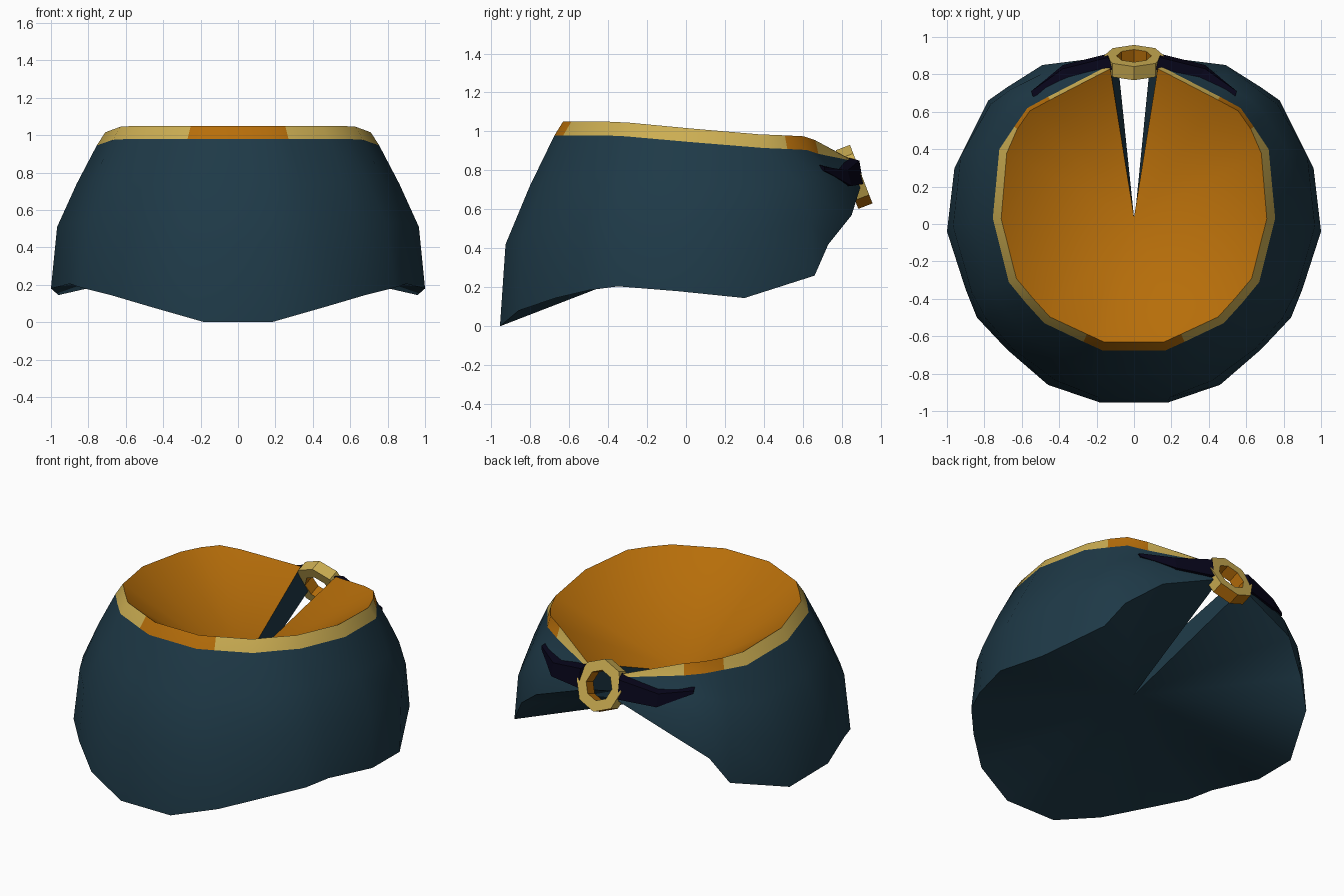
import bpy
import bmesh
import math
from mathutils import Vector

cube = bpy.data.objects.get("Cube")
if cube:
    bpy.data.objects.remove(cube, do_unlink=True)


def make_material(name, red, green, blue):
    material = bpy.data.materials.new(name)
    material.use_nodes = True
    colour = (red, green, blue, 1)
    material.diffuse_color = colour
    shader = next(n for n in material.node_tree.nodes if n.type == 'BSDF_PRINCIPLED')
    shader.inputs["Base Color"].default_value = colour
    return material


teal = make_material("teal cloth", .013, .041, .063)
yellow = make_material("pale gold trim", .6, .42, .085)
orange = make_material("orange lining", .47, .155, .003)
navy = make_material("dark navy cloth", .002, .0015, .01)


def finish(bm, name, materials, smooth=None):
    """Turn a bmesh into a linked object with materials and shading."""
    bmesh.ops.recalc_face_normals(bm, faces=bm.faces[:])
    mesh = bpy.data.meshes.new(name)
    bm.to_mesh(mesh)
    bm.free()
    for material in materials:
        mesh.materials.append(material)
    obj = bpy.data.objects.new(name, mesh)
    bpy.context.collection.objects.link(obj)
    if smooth:
        bpy.ops.object.select_all(action='DESELECT')
        obj.select_set(True)
        bpy.context.view_layer.objects.active = obj
        bpy.ops.object.shade_smooth_by_angle(angle=math.radians(smooth))
    return obj


# Half outlines of the collar, from front centre round to the back slit
neck_line = [(.17, -.675, .98), (.27, -.63, .98), (.48, -.53, .98),
             (.58, -.42, .98), (.67, -.31, .975), (.755, .03, .945),
             (.72, .4, .915), (.64, .52, .91), (.57, .62, .905),
             (.46, .68, .885), (.13, .85, .85)]
hem_line = [(.18, -.955, 0), (.46, -.86, .08), (.68, -.67, .145),
            (.84, -.5, .185), (.9, -.35, .205), (1, -.04, .18),
            (.96, .3, .145), (.78, .66, .26), (.68, .73, .42),
            (.49, .85, .57), (.09, .9, .73)]


def collar_column(neck, hem, at_slit):
    """Points of one column: lip, neck, two bulged points, hem."""
    neck, hem = Vector(neck), Vector(hem)
    outward = Vector((neck.x, neck.y, 0)).normalized()
    lip = neck - outward * (.02 if neck.y > .5 else .045)
    lip.z += .015 if at_slit else .07
    height = neck.z - hem.z
    spread = Vector((hem.x, hem.y, 0)).normalized()
    upper = neck.lerp(hem, .27) + spread * height * .055
    lower = neck.lerp(hem, .57) + spread * height * .095
    return [lip, neck, upper, lower, hem]


half = [collar_column(n, h, n is neck_line[-1])
        for n, h in zip(neck_line, hem_line)]
mirror = [[Vector((-p.x, p.y, p.z)) for p in column] for column in half]
columns = mirror[::-1] + half

# Collar: trim band, draped cloth, lining cone and underside cone
bm = bmesh.new()
grid = [[bm.verts.new(p) for p in column] for column in columns]
lining_apex = bm.verts.new((0, .035, .54))
hem_apex = bm.verts.new((0, -.01, .365))
for left, right in zip(grid, grid[1:]):
    for row in range(len(left) - 1):
        face = bm.faces.new((left[row], left[row + 1], right[row + 1], right[row]))
        if row == 0:
            middle = face.calc_center_median()
            front_patch = abs(middle.x) < .26 and middle.y < 0
            back_patch = .52 < middle.y < .7
            face.material_index = 2 if front_patch or back_patch else 1
    lining = bm.faces.new((left[0], right[0], lining_apex))
    lining.material_index = 2
    bm.faces.new((left[-1], right[-1], hem_apex))
# Side walls of the back slit
for column in (grid[0], grid[-1]):
    bm.faces.new(column + [hem_apex, lining_apex])
finish(bm, "collar", [teal, yellow, orange], smooth=50)

# Knot ends: tapered folds of cloth either side of the ring
fold_sections = [
    [(.1, .83, .87), (.14, .89, .85), (.14, .91, .73), (.1, .82, .72)],
    [(.34, .77, .81), (.38, .83, .8), (.38, .85, .72), (.36, .78, .72)],
    [(.54, .68, .83), (.55, .71, .82), (.55, .71, .8), (.53, .69, .8)],
]
for side, name in ((1, "left_knot_end"), (-1, "right_knot_end")):
    bm = bmesh.new()
    loops = [[bm.verts.new((side * x, y, z)) for x, y, z in section]
             for section in fold_sections]
    for first, second in zip(loops, loops[1:]):
        for i in range(len(first)):
            j = (i + 1) % len(first)
            bm.faces.new((first[i], first[j], second[j], second[i]))
    bm.faces.new(loops[0])
    bm.faces.new(loops[-1])
    finish(bm, name, [navy])

# Eight-sided scarf ring, tilted to face up and back
sides = 8
outer, inner, depth = .161, .093, .078
axis = Vector((0, .935, .36)).normalized()
across = Vector((1, 0, 0))
up = across.cross(axis).normalized()
centre = Vector((0, .863, .767))
bm = bmesh.new()
rings = []
for radius, offset in ((outer, -depth / 2), (outer, depth / 2),
                       (inner, depth / 2), (inner, -depth / 2)):
    ring = []
    for i in range(sides):
        angle = math.tau * i / sides
        spoke = across * math.cos(angle) + up * math.sin(angle)
        ring.append(bm.verts.new(centre + spoke * radius + axis * offset))
    rings.append(ring)
for part in range(len(rings)):
    first, second = rings[part], rings[(part + 1) % len(rings)]
    for i in range(sides):
        j = (i + 1) % sides
        face = bm.faces.new((first[i], first[j], second[j], second[i]))
        underside = part == 0 and face.calc_center_median().z < centre.z - .12
        face.material_index = 1 if part == 2 or underside else 0
finish(bm, "scarf_ring", [yellow, orange])
